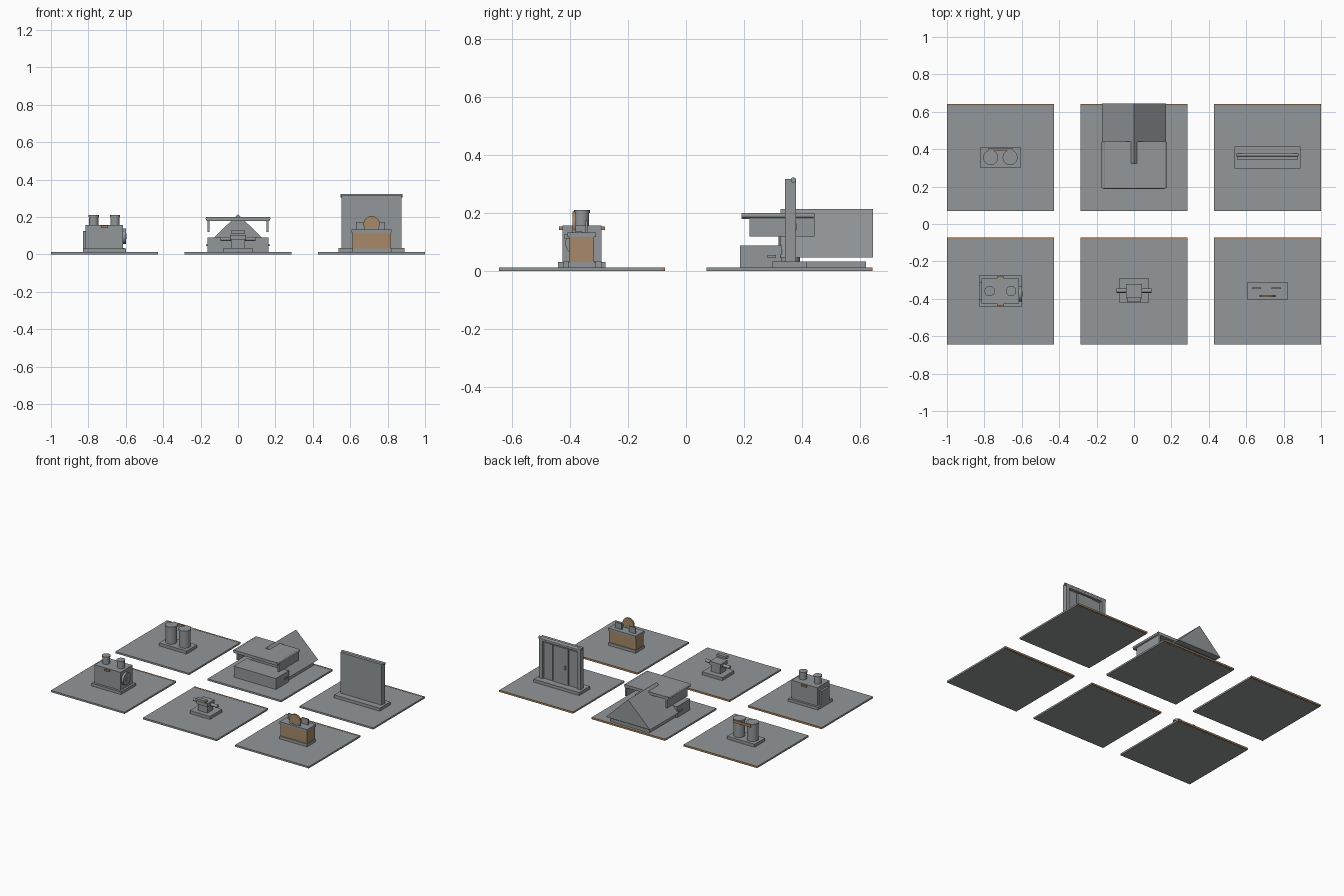
import bpy, math
from mathutils import Vector

old = bpy.data.objects.get("Cube")
if old:
    bpy.data.objects.remove(old, do_unlink=True)


def material(name, rgb):
    m = bpy.data.materials.new(name)
    m.use_nodes = True
    m.diffuse_color = (*rgb, 1)
    m.node_tree.nodes["Principled BSDF"].inputs["Base Color"].default_value = (*rgb, 1)
    return m


GREY = material("stone_grey", (0.29, 0.31, 0.32))
TAN = material("warm_tan", (0.39, 0.25, 0.14))

# Tile grid
TILE, PITCH, SHIFT = 0.5714, 0.7143, -0.0015
GROUND = 0.012
origin = Vector((0, 0, 0))


def finish(name, mat):
    ob = bpy.context.object
    ob.name = ob.data.name = name
    ob.data.materials.append(mat)
    return ob


def box(name, x, y, z, mat=GREY):
    """Box from (low, high) ranges, relative to the current tile centre."""
    mid = Vector([(a + b) / 2 for a, b in (x, y, z)])
    bpy.ops.mesh.primitive_cube_add(size=1, location=origin + mid)
    ob = finish(name, mat)
    ob.scale = [b - a for a, b in (x, y, z)]
    bpy.ops.object.transform_apply(location=False, rotation=False, scale=True)
    return ob


def slab(name, w, d, z, mat=GREY, x=0, y=0):
    """Box given by its width, depth and height range."""
    return box(name, (x - w / 2, x + w / 2), (y - d / 2, y + d / 2), z, mat)


def cylinder(name, centre, r, length, axis="Z", mat=GREY):
    turn = {"X": (0, math.pi / 2, 0), "Y": (math.pi / 2, 0, 0), "Z": (0, 0, 0)}[axis]
    bpy.ops.mesh.primitive_cylinder_add(vertices=32, radius=r, depth=length,
                                        location=origin + Vector(centre), rotation=turn)
    ob = finish(name, mat)
    bpy.ops.object.shade_smooth_by_angle()
    return ob


def prism(name, half, y, z):
    """Solid gable with its ridge along y."""
    ends = [(-half, z[0]), (half, z[0]), (0, z[1])]
    verts = [origin + Vector((px, py, pz)) for py in y for px, pz in ends]
    faces = [(0, 1, 2), (5, 4, 3), (0, 3, 4, 1), (1, 4, 5, 2), (2, 5, 3, 0)]
    mesh = bpy.data.meshes.new(name)
    mesh.from_pydata(verts, [], faces)
    mesh.materials.append(GREY)
    bpy.context.collection.objects.link(bpy.data.objects.new(name, mesh))


def tile(label, col, row):
    """Ground tile with a coloured strip on its back edge."""
    global origin
    origin = Vector((col * PITCH, row * PITCH / 2 + SHIFT, 0))
    h = TILE / 2
    box(label + "_ground", (-h, h), (-h, h - 0.011), (0, GROUND))
    box(label + "_edge_strip", (-h, h), (h - 0.011, h), (0.001, GROUND + 0.001), TAN)


# Generator: plinth, body, two chimneys, side wheel, vent and labels
tile("generator", -1, -1)
slab("generator_plinth", 0.23, 0.164, (GROUND, 0.031))
slab("generator_body", 0.2, 0.134, (0.031, 0.158))
for s in (-1, 1):
    cylinder("chimney", (s * 0.057, 0, 0.182), 0.025, 0.054)
    cylinder("chimney_rim", (s * 0.057, 0, 0.206), 0.0275, 0.01)
    slab("generator_label", 0.038, 0.012, (0.142, 0.154), TAN, y=s * 0.073)
cylinder("side_wheel", (0.107, -0.015, 0.097), 0.042, 0.018, "X")
cylinder("wheel_hub", (0.11, -0.015, 0.097), 0.014, 0.018, "X")
slab("side_vent", 0.016, 0.09, (0.031, 0.126), x=-0.107)

# Pedestal station: column, head, side arms and a floating bar
tile("pedestal", 0, -1)
slab("pedestal_base", 0.157, 0.132, (GROUND, 0.033), y=0.003)
slab("pedestal_column", 0.072, 0.062, (0.033, 0.08))
slab("pedestal_head", 0.086, 0.078, (0.08, 0.104), y=-0.002)
for s in (-1, 1):
    cylinder("pedestal_arm", (s * 0.066, 0.002, 0.083), 0.011, 0.055, "X")
slab("floating_bar", 0.074, 0.026, (0.112, 0.128), y=-0.046)

# Desk: base, coloured body, worktop, coin and upright plates
tile("desk", 1, -1)
slab("desk_base", 0.212, 0.096, (GROUND, 0.032))
slab("desk_body", 0.206, 0.084, (0.032, 0.117), TAN)
slab("desk_worktop", 0.214, 0.098, (0.117, 0.133))
for s in (-1, 1):
    slab("desk_plate", 0.05, 0.008, (0.133, 0.174), x=s * 0.053 - 0.006, y=0.016)
cylinder("desk_coin", (0, -0.026, 0.162), 0.043, 0.011, "Y", TAN)
slab("coin_foot", 0.08, 0.012, (0.133, 0.14), y=-0.026)

# Twin tanks: plinth, capped tanks and a tie strip behind them
tile("tanks", -1, 1)
slab("tank_plinth", 0.214, 0.114, (GROUND, 0.033))
for s in (-1, 1):
    cylinder("tank", (s * 0.052, 0, 0.09), 0.037, 0.114)
    cylinder("tank_cap", (s * 0.052, 0, 0.149), 0.04, 0.012)
slab("tank_tie_strip", 0.134, 0.01, (0.136, 0.153), TAN, y=0.043)

# Shelter: floor, counter, canopy with side screens, solid gable
tile("shelter", 0, 1)
box("shelter_floor", (-0.15, 0.15), (-0.05, 0.264), (GROUND, 0.033))
box("shelter_counter", (-0.163, 0.163), (-0.169, -0.025), (GROUND, 0.089))
box("shelter_canopy", (-0.168, 0.168), (-0.165, 0.086), (0.179, 0.199))
for s in (-1, 1):
    slab("canopy_screen", 0.011, 0.223, (0.12, 0.179), x=s * 0.158, y=-0.025)
    cylinder("canopy_rail", (s * 0.164, -0.04, 0.192), 0.009, 0.245, "Y")
    slab("counter_latch", 0.012, 0.03, (0.045, 0.056), x=s * 0.163, y=-0.06)
prism("shelter_gable", 0.172, (-0.031, 0.288), (0.048, 0.214))

# Gate wall: plain front, framed panels with a handle on the back
tile("gate", 1, 1)
slab("gate_base", 0.354, 0.118, (GROUND, 0.033), y=0.001)
slab("gate_wall", 0.318, 0.018, (0.033, 0.318), y=-0.005)
for s in (-1, 1):
    slab("gate_post", 0.026, 0.036, (0.033, 0.318), x=s * 0.147, y=0.005)
    slab("gate_side_panel", 0.06, 0.008, (0.033, 0.285), x=s * 0.096, y=0.007)
slab("gate_lintel", 0.27, 0.034, (0.295, 0.318), y=0.004)
slab("gate_middle_panel", 0.118, 0.014, (0.033, 0.287), y=0.009)
cylinder("gate_top_rail", (0, 0.014, 0.314), 0.009, 0.332, "X")
slab("gate_handle", 0.01, 0.008, (0.14, 0.165), x=-0.04, y=0.02)
